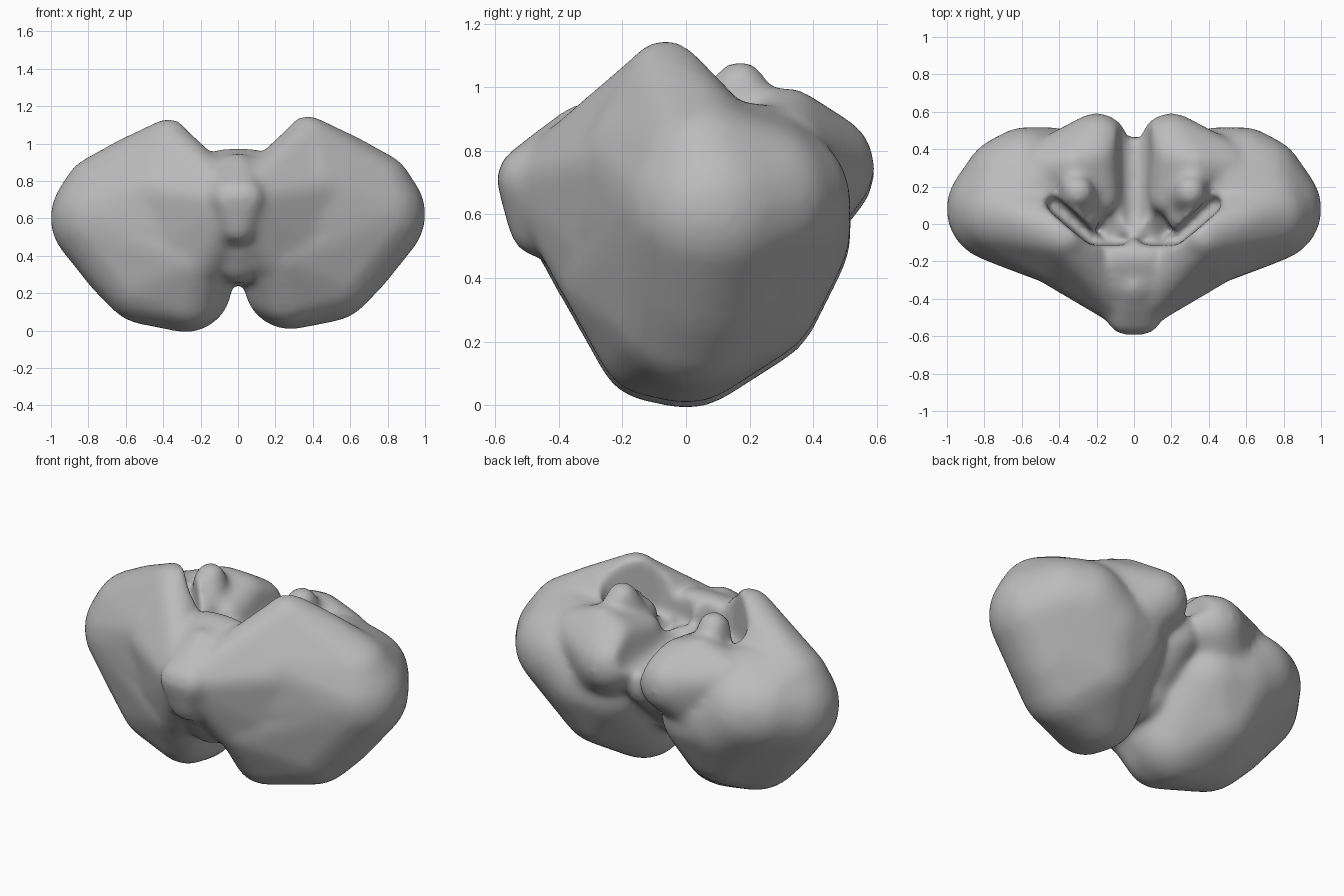
import bpy, bmesh
from mathutils import Matrix

cube = bpy.data.objects.get("Cube")
if cube:
    bpy.data.objects.remove(cube, do_unlink=True)

RIGHT_DROP = .016  # the right half hangs slightly lower


def blob(bm, balls, side=1, drop=0):
    """Skin a group of balls (x, y, z, radius) with one convex hull."""
    points = bmesh.new()
    for x, y, z, r in balls:
        bmesh.ops.create_icosphere(
            points, subdivisions=3, radius=r,
            matrix=Matrix.Translation((x * side, y, z - drop)))
    hull = bmesh.new()
    for v in points.verts:
        hull.verts.new(v.co)
    bmesh.ops.convex_hull(hull, input=hull.verts)
    bmesh.ops.recalc_face_normals(hull, faces=hull.faces)
    mesh = bpy.data.meshes.new("hull_piece")
    hull.to_mesh(mesh)
    bm.from_mesh(mesh)
    bpy.data.meshes.remove(mesh)
    points.free()
    hull.free()


def remesh(obj):
    mod = obj.modifiers.new("Fuse", 'REMESH')
    mod.mode = 'VOXEL'
    mod.voxel_size = .016
    mod.use_smooth_shade = True


def build(name, paired, central):
    """Make one fused object from mirrored and central groups."""
    bm = bmesh.new()
    for group in paired:
        blob(bm, group)
        blob(bm, group, -1, RIGHT_DROP)
    for group in central:
        blob(bm, group)
    mesh = bpy.data.meshes.new(name)
    bm.to_mesh(mesh)
    bm.free()
    obj = bpy.data.objects.new(name, mesh)
    bpy.context.collection.objects.link(obj)
    remesh(obj)
    return obj


# Large rounded side lobe
lateral = [(.72, .08, .62, .285), (.72, .06, .74, .22), (.66, .22, .65, .255)]
lobe = lateral + [
    (.45, .27, .55, .25), (.31, .25, .53, .245), (.5, .22, .76, .19),
    (.58, .27, .64, .25), (.4, .18, .37, .25), (.28, 0, .255, .25),
    (.48, .02, .31, .265), (.58, .05, .42, .27), (.26, -.1, .21, .185),
    (.22, -.23, .4, .165), (.45, -.12, .7, .165)]
# Raised front crest of each lobe
crest = lateral[:2] + [(.37, -.06, 1.015, .135), (.58, .02, .92, .13),
                       (.4, -.16, .78, .17), (.3, -.2, .55, .17)]
# Front slope running from the lobe into the middle ridge
slope = [(.03, -.46, .7, .11), (.2, -.26, .74, .15), (.42, -.16, .75, .17),
         (.35, -.17, .5, .17), (.18, -.26, .42, .15), (.36, -.08, 1.0, .13)]
# Rounded folds beside the rear valley
rear_fold = [(.2, .42, .75, .175), (.2, .36, .87, .1), (.17, .14, .83, .09),
             (.32, .32, .89, .11), (.48, .3, .79, .15), (.32, .3, .64, .2)]
# Stalks and knobs inside the upper hollow
stalk = [(.29, .06, .85, .12), (.28, .08, .7, .12)]
knob = [(.3, .17, 1.0, .085), (.28, .13, .88, .11), (.32, .24, .9, .08)]
# Middle ridge, projecting at the front
ridge_tip = [(.04, -.485, .71, .11), (-.04, -.485, .71, .11),
             (0, -.45, .57, .11), (0, -.2, .6, .17), (0, -.32, .84, .11)]
ridge_top = [(.07, -.3, .82, .11), (-.07, -.3, .82, .11),
             (.07, -.18, .865, .11), (-.07, -.18, .865, .11),
             (0, -.2, .6, .17)]
ridge_base = [(0, -.32, .5, .13), (0, -.24, .39, .14), (0, .06, .42, .18)]
core = [(0, -.1, .6, .2), (0, .33, .64, .14), (0, .05, .43, .17),
        (0, .05, .68, .16)]

body = build("hindbrain_body",
             [lobe, crest, slope, rear_fold, stalk, knob],
             [ridge_tip, ridge_top, ridge_base, core])

# Hollows cut between the front crest, the stalks and the rear folds
slot = [(.05, -.08, .82, .03), (.05, -.08, 1.2, .04),
        (.22, -.08, .84, .03), (.22, -.08, 1.2, .04)]
slot_end = [(.22, -.08, .84, .03), (.22, -.08, 1.2, .04),
            (.43, .11, .91, .04), (.43, .11, 1.2, .05)]
valley = [(0, .04, .84, .07), (0, .52, .8, .08),
          (0, .04, 1.2, .17), (0, .52, 1.2, .17)]
cutter = build("hollow_cutter", [slot, slot_end], [valley])
cutter.hide_render = True

# Fuse the parts, cut the hollows and soften the joins
cut = body.modifiers.new("Hollows", 'BOOLEAN')
cut.operation = 'DIFFERENCE'
cut.object = cutter
remesh(body)
soft = body.modifiers.new("Soften", 'SMOOTH')
soft.factor = .5
soft.iterations = 22

bpy.context.view_layer.update()
graph = bpy.context.evaluated_depsgraph_get()
mesh = bpy.data.meshes.new_from_object(body.evaluated_get(graph))
body.modifiers.clear()
body.data = mesh
bpy.data.objects.remove(cutter, do_unlink=True)

# Plain grey surface
grey = bpy.data.materials.new("soft_grey")
grey.use_nodes = True
colour = (.5, .5, .5, 1)
grey.diffuse_color = colour
grey.node_tree.nodes["Principled BSDF"].inputs["Base Color"].default_value = colour
mesh.materials.clear()
mesh.materials.append(grey)
